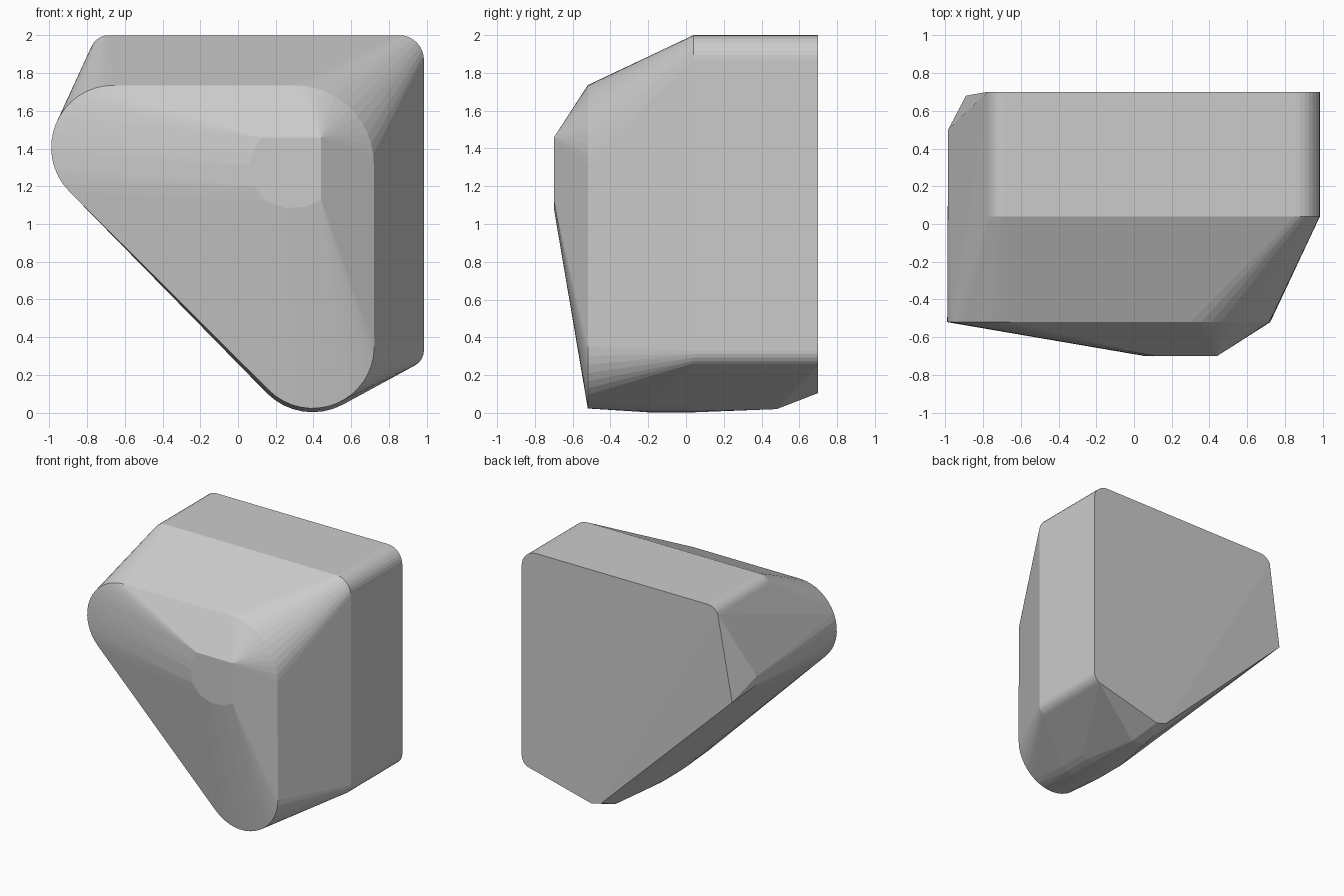
import bpy, bmesh
from math import radians, cos, sin

if "Cube" in bpy.data.objects:
    bpy.data.objects.remove(bpy.data.objects["Cube"])


def arc(cx, cz, r, a0, a1, y, n=10):
    """Points on a circular arc in a plane of constant y."""
    pts = []
    for i in range(n + 1):
        a = radians(a0 + (a1 - a0) * i / n)
        pts.append((cx + r * cos(a), y, cz + r * sin(a)))
    return pts


points = []

# Small flat at the very front
points += [(x, -0.70, z) for x, z in (
    (0.12, 1.457), (0.44, 1.457), (0.44, 1.13), (0.36, 1.09), (0.25, 1.085),
    (0.15, 1.12), (0.085, 1.20), (0.06, 1.31), (0.075, 1.37))]

# Rounded triangular front rim
points += arc(-0.66, 1.405, 0.33, 90, 225, -0.52, 16)
points += arc(0.30, 1.315, 0.42, 0, 90, -0.52, 12)
points += arc(0.395, 0.35, 0.327, 225, 360, -0.52, 16)

# Body: upper and right corners swept from the middle to the back
for y in (0.04, 0.70):
    points += arc(0.855, 1.87, 0.13, 0, 90, y, 8)
    points += arc(-0.685, 1.90, 0.10, 90, 155, y, 5)
    points += arc(0.895, 0.33, 0.09, -62, 0, y, 5)

# Rounded lower tip, belly and its sloping back end
for y in (-0.20, 0.04):
    points += arc(0.395, 0.345, 0.342, 225, 298, y, 8)
points += [(0.30, 0.48, 0.03), (0.42, 0.48, 0.02),
           (0.27, 0.70, 0.13), (0.36, 0.70, 0.105)]

# Left shoulder and its bevelled back end
points += [(-0.985, 0.50, 1.42), (-0.975, 0.50, 1.34), (-0.89, 0.68, 1.25)]

bm = bmesh.new()
for p in points:
    bm.verts.new(p)
bmesh.ops.remove_doubles(bm, verts=bm.verts[:], dist=0.0005)
res = bmesh.ops.convex_hull(bm, input=bm.verts[:])
loose = [v for v in bm.verts if not v.link_faces]
bmesh.ops.delete(bm, geom=loose, context='VERTS')
bmesh.ops.dissolve_limit(bm, angle_limit=radians(0.6),
                         verts=bm.verts[:], edges=bm.edges[:])
bmesh.ops.recalc_face_normals(bm, faces=bm.faces[:])

mesh = bpy.data.meshes.new("faceted_block")
bm.to_mesh(mesh)
bm.free()
block = bpy.data.objects.new("faceted_block", mesh)
bpy.context.collection.objects.link(block)
